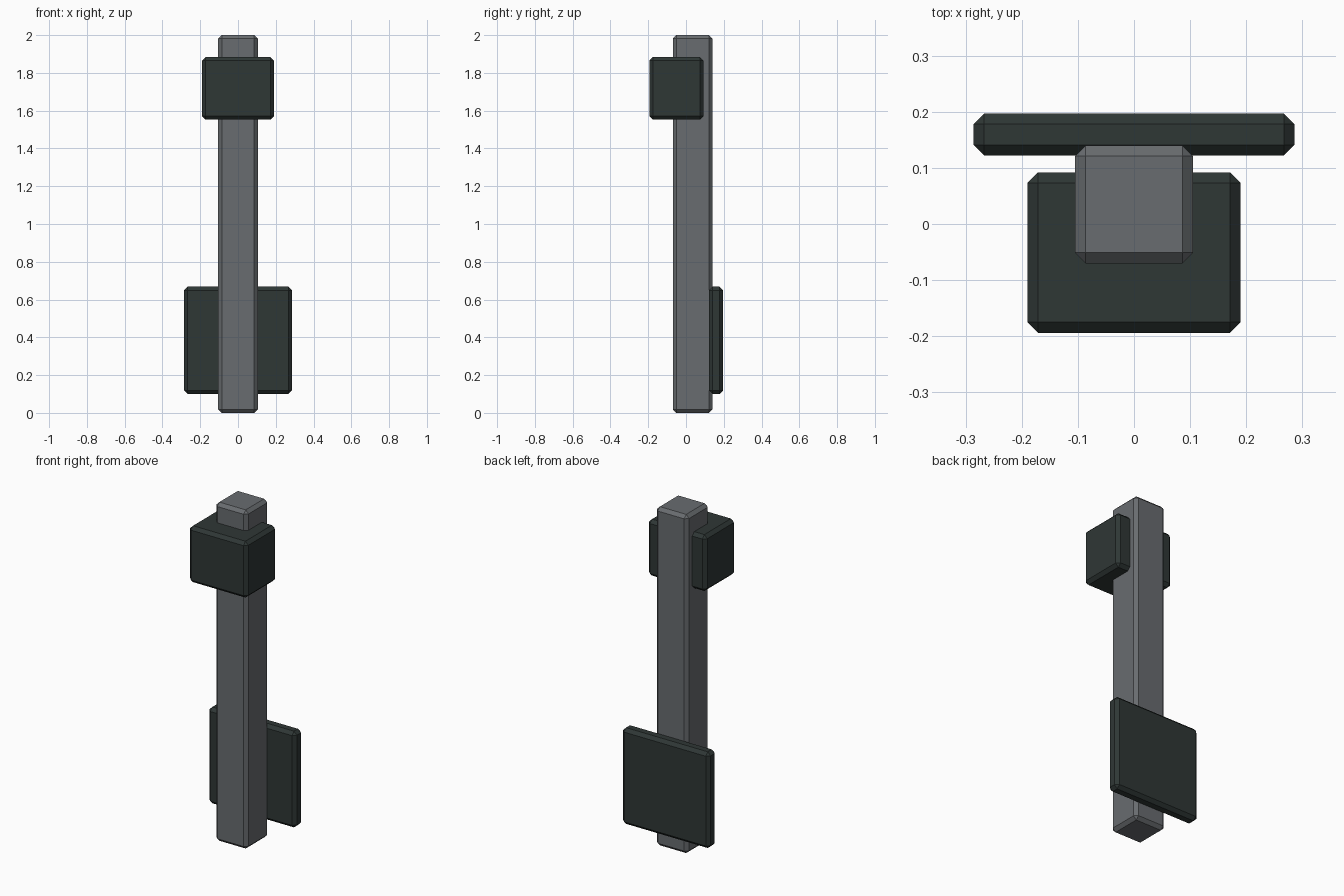
import bpy
import bmesh
from mathutils import Vector

default = bpy.data.objects.get("Cube")
if default:
    bpy.data.objects.remove(default, do_unlink=True)

CHAMFER = 0.019


def make_material(name, rgb):
    mat = bpy.data.materials.new(name)
    mat.use_nodes = True
    color = (*rgb, 1.0)
    mat.diffuse_color = color
    shader = next(n for n in mat.node_tree.nodes if n.type == 'BSDF_PRINCIPLED')
    shader.inputs["Base Color"].default_value = color
    shader.inputs["Roughness"].default_value = 0.8
    return mat


def chamfered_box(name, low, high, mat):
    """Flat-shaded box between two corners with single-cut edges."""
    low, high = Vector(low), Vector(high)
    size = high - low
    bm = bmesh.new()
    bmesh.ops.create_cube(bm, size=1.0)
    bmesh.ops.scale(bm, vec=size, verts=bm.verts)
    bmesh.ops.bevel(bm, geom=bm.edges[:], offset=CHAMFER, segments=1,
                    affect='EDGES', clamp_overlap=True)
    mesh = bpy.data.meshes.new(name)
    bm.to_mesh(mesh)
    bm.free()
    mesh.materials.append(mat)
    obj = bpy.data.objects.new(name, mesh)
    obj.location = (low + high) / 2
    bpy.context.collection.objects.link(obj)
    return obj


steel_grey = make_material("steel grey", (0.14, 0.15, 0.16))
dark_green_grey = make_material("dark green grey", (0.028, 0.038, 0.036))

# Upright post
chamfered_box("post", (-0.105, -0.07, 0), (0.105, 0.14, 2), steel_grey)

# Block wrapped around the front of the post near the top
chamfered_box("upper_block", (-0.19, -0.194, 1.552), (0.19, 0.092, 1.885),
              dark_green_grey)

# Wide plate on the back of the post near the foot
chamfered_box("back_plate", (-0.286, 0.122, 0.1), (0.286, 0.197, 0.668),
              dark_green_grey)
